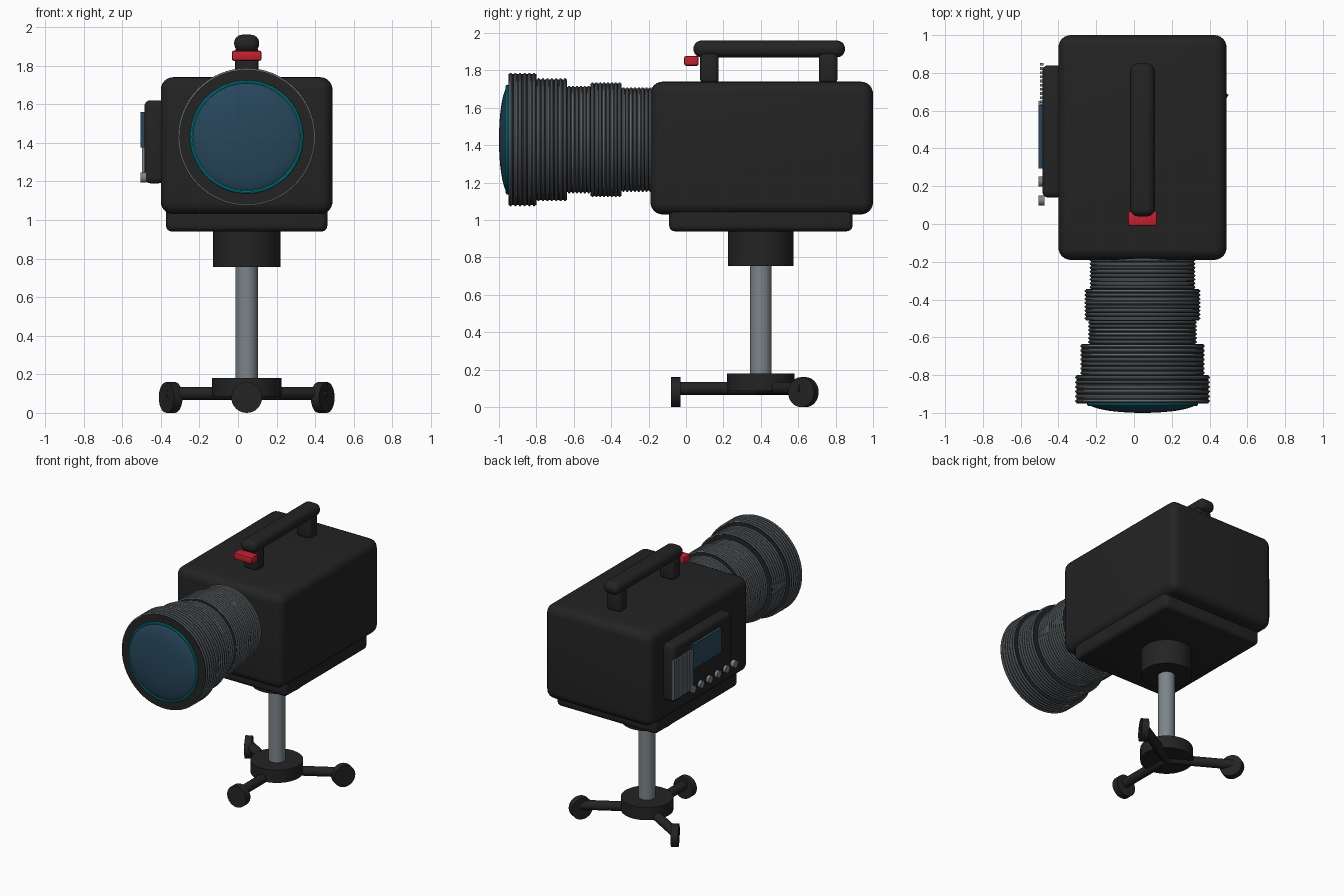
import bpy
import math
from mathutils import Vector

cube = bpy.data.objects.get("Cube")
if cube:
    bpy.data.objects.remove(cube, do_unlink=True)

CX = 0.045              # centre line of the body
POLE_Y = 0.40           # stand axis
LENS_Z = 1.43           # lens axis


def material(name, rgb):
    m = bpy.data.materials.new(name)
    m.use_nodes = True
    m.diffuse_color = (*rgb, 1)
    bsdf = next(n for n in m.node_tree.nodes if n.type == "BSDF_PRINCIPLED")
    bsdf.inputs["Base Color"].default_value = (*rgb, 1)
    bsdf.inputs["Roughness"].default_value = 0.6
    return m


BLACK = material("matte black", (0.017, 0.017, 0.017))
GREY = material("steel grey", (0.2, 0.235, 0.255))
RED = material("signal red", (0.55, 0.015, 0.03))
GLASS = material("blue glass", (0.02, 0.062, 0.105))
TEAL = material("teal trim", (0.0, 0.24, 0.27))


def finish(name, mat):
    ob = bpy.context.object
    ob.name = name
    ob.data.materials.append(mat)
    bpy.ops.object.shade_smooth_by_angle(angle=math.radians(40))
    return ob


def box(name, mat, x, y, z, bevel=0.0, segments=4):
    """Box from (min, max) ranges with rounded edges."""
    bpy.ops.mesh.primitive_cube_add(
        size=1, location=[(a + b) / 2 for a, b in (x, y, z)])
    ob = bpy.context.object
    ob.scale = [b - a for a, b in (x, y, z)]
    bpy.ops.object.transform_apply(location=False, rotation=False, scale=True)
    if bevel:
        mod = ob.modifiers.new("rounding", "BEVEL")
        mod.width = bevel
        mod.segments = segments
        bpy.ops.object.modifier_apply(modifier=mod.name)
    return finish(name, mat)


def rod(name, mat, start, end, radius, sides=48):
    """Cylinder between two points."""
    a, b = Vector(start), Vector(end)
    bpy.ops.mesh.primitive_cylinder_add(
        vertices=sides, radius=radius, depth=(b - a).length,
        location=(a + b) / 2,
        rotation=(b - a).to_track_quat("Z", "Y").to_euler())
    return finish(name, mat)


def lens_ring(name, mat, y, radius, thickness):
    bpy.ops.mesh.primitive_torus_add(
        major_radius=radius, minor_radius=thickness, major_segments=64,
        minor_segments=8, location=(CX, y, LENS_Z),
        rotation=(math.pi / 2, 0, 0))
    return finish(name, mat)


def around(centre, half):
    return (centre - half, centre + half)


# Housing and base plate
box("housing", BLACK, around(CX, 0.445), (-0.19, 1.0), (1.03, 1.74), 0.065, 6)
box("base_plate", BLACK, around(CX, 0.418), (-0.09, 0.89), (0.94, 1.08), 0.03)

# Carry handle
box("handle_bar", BLACK, around(CX, 0.065), (0.04, 0.85), (1.87, 1.96), 0.043, 6)
for label, y in (("front", 0.125), ("rear", 0.76)):
    box(label + "_handle_post", BLACK, around(CX, 0.06), around(y, 0.05),
        (1.73, 1.9), 0.025)
box("record_button", RED, around(CX, 0.077), (-0.01, 0.068), (1.825, 1.877), 0.01, 2)

# Lens barrel sections: front y, back y, outer radius, ridge count
sections = (
    (-0.95, -0.80, 0.350, 6),
    (-0.80, -0.635, 0.322, 7),
    (-0.635, -0.51, 0.281, 6),
    (-0.51, -0.345, 0.300, 8),
    (-0.345, -0.18, 0.273, 8),
)
for i, (front, back, radius, count) in enumerate(sections, 1):
    rod(f"lens_barrel_{i}", BLACK, (CX, front, LENS_Z), (CX, back, LENS_Z),
        radius, 64)
    step = (back - front) / count
    for k in range(count):
        lens_ring(f"barrel_{i}_ridge_{k + 1}", GREY,
                  front + step * (k + 0.5), radius, 0.007)

# Front glass: shallow dome with a teal trim ring
bpy.ops.mesh.primitive_uv_sphere_add(
    segments=64, ring_count=24, radius=1, location=(CX, -0.945, LENS_Z),
    rotation=(math.pi / 2, 0, 0))
bpy.context.object.scale = (0.29, 0.29, 0.055)
finish("front_glass", GLASS)
lens_ring("glass_trim", TEAL, -0.955, 0.285, 0.009)

# Control panel on the right side
box("control_panel", BLACK, (-0.485, -0.38), (0.14, 0.84), (1.19, 1.62), 0.03)
box("display_screen", GLASS, (-0.505, -0.48), (0.295, 0.63), (1.375, 1.56))
for k in range(6):
    y = 0.125 + 0.1 * k
    rod(f"panel_button_{k + 1}", GREY, (-0.505, y, 1.22), (-0.475, y, 1.22),
        0.027, 24)
for k in range(11):
    box(f"vent_slat_{k + 1}", GREY, (-0.497, -0.48),
        around(0.625 + 0.022 * k, 0.007), (1.22, 1.52))

# Stand
rod("stand_collar", BLACK, (CX, POLE_Y, 0.755), (CX, POLE_Y, 0.97), 0.175, 64)
rod("stand_pole", GREY, (CX, POLE_Y, 0.15), (CX, POLE_Y, 0.78), 0.058)
rod("stand_hub", BLACK, (CX, POLE_Y, 0.085), (CX, POLE_Y, 0.18), 0.18, 64)

# Three legs with disc feet
for label, degrees in (("front", -90), ("left", 30), ("right", 150)):
    a = math.radians(degrees)
    out = Vector((math.cos(a), math.sin(a), 0))
    hub = Vector((CX, POLE_Y, 0.1))
    rod(label + "_leg", BLACK, hub, hub + out * 0.46, 0.034, 24)
    foot = Vector((CX, POLE_Y, 0.08)) + out * 0.455
    axle = Vector((-out.x, out.y, 0)) * 0.025
    rod(label + "_foot", BLACK, foot - axle, foot + axle, 0.08, 32)
